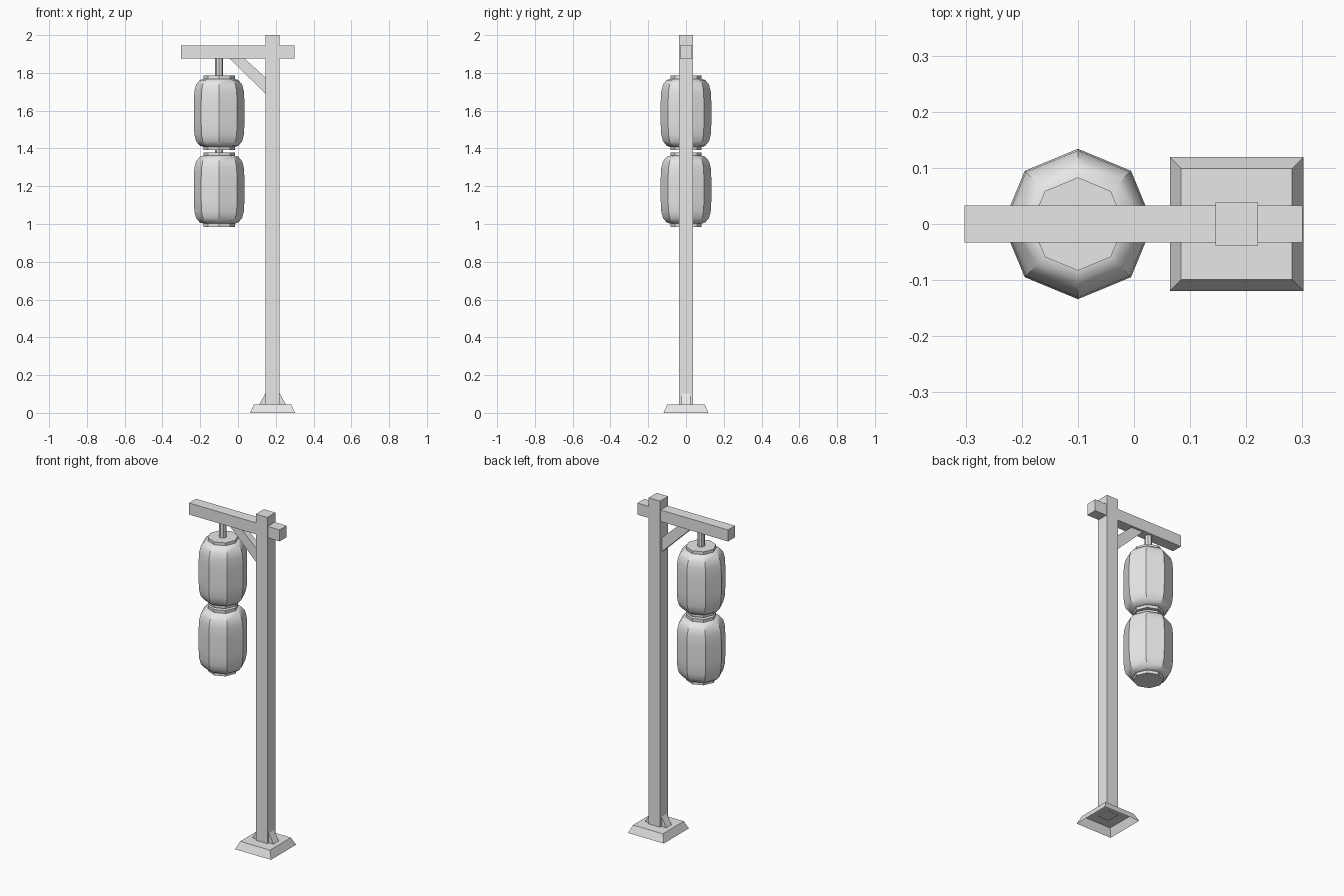
import bpy, bmesh
from math import radians, sin, cos, pi

cube = bpy.data.objects.get("Cube")
if cube:
    bpy.data.objects.remove(cube, do_unlink=True)

grey = bpy.data.materials.new("plain_grey")
grey.use_nodes = True
colour = (0.8, 0.8, 0.8, 1)
grey.diffuse_color = colour
grey.node_tree.nodes["Principled BSDF"].inputs["Base Color"].default_value = colour

POST_X = 0.183
LAMP_X = -0.1


def finish(name, bm):
    bmesh.ops.recalc_face_normals(bm, faces=bm.faces)
    mesh = bpy.data.meshes.new(name)
    bm.to_mesh(mesh)
    bm.free()
    mesh.materials.append(grey)
    obj = bpy.data.objects.new(name, mesh)
    bpy.context.collection.objects.link(obj)
    return obj


def prism(name, outline, half_width):
    """Extrude an x-z outline symmetrically along y."""
    bm = bmesh.new()
    face = bm.faces.new([bm.verts.new((x, -half_width, z)) for x, z in outline])
    new = bmesh.ops.extrude_face_region(bm, geom=[face])["geom"]
    verts = [v for v in new if isinstance(v, bmesh.types.BMVert)]
    bmesh.ops.translate(bm, verts=verts, vec=(0, 2 * half_width, 0))
    return finish(name, bm)


def box(name, x0, x1, z0, z1, half_width):
    return prism(name, [(x0, z0), (x1, z0), (x1, z1), (x0, z1)], half_width)


def lathe(name, profile, x, sides=8, turn=0, bottom=True):
    """Stack polygon rings of (radius, z) and cap the ends."""
    bm = bmesh.new()
    rings = []
    for r, z in profile:
        angles = [turn + 2 * pi * i / sides for i in range(sides)]
        rings.append([bm.verts.new((x + r * cos(a), r * sin(a), z)) for a in angles])
    for low, high in zip(rings, rings[1:]):
        for i in range(sides):
            j = (i + 1) % sides
            bm.faces.new((low[i], low[j], high[j], high[i]))
    if bottom:
        bm.faces.new(rings[0][::-1])
    bm.faces.new(rings[-1])
    return finish(name, bm)


# Foot: a sloped square plinth, hollow underneath
root2 = 2 ** 0.5
lathe("foot", [(0.119 * root2, 0), (0.099 * root2, 0.045)], POST_X,
      sides=4, turn=pi / 4, bottom=False)

# Post, crossbeam and diagonal brace
box("post", POST_X - 0.038, POST_X + 0.038, 0.04, 2, 0.038)
box("crossbeam", -0.302, 0.3, 1.876, 1.945, 0.033)
prism("brace", [(-0.045, 1.876), (0.035, 1.876), (0.146, 1.775), (0.146, 1.69)], 0.02)

# Small wedges at the base of the post
for side, label in ((-1, "right"), (1, "left")):
    near, far = POST_X + side * 0.037, POST_X + side * 0.07
    prism("foot_wedge_" + label, [(near, 0.045), (far, 0.045), (near, 0.105)], 0.025)

# Two paper lanterns with rims, hanging on short rods
half_body = [(0.134, 0.06), (0.131, 0.115), (0.122, 0.15), (0.102, 0.174), (0.083, 0.18)]
body = [(r, -z) for r, z in reversed(half_body)] + half_body
for label, centre in (("upper", 1.588), ("lower", 1.182)):
    lantern = lathe(label + "_lantern", [(r, centre + z) for r, z in body], LAMP_X)
    bpy.ops.object.select_all(action="DESELECT")
    lantern.select_set(True)
    bpy.context.view_layer.objects.active = lantern
    bpy.ops.object.shade_smooth_by_angle(angle=radians(35))
    for sign, place in ((1, "top"), (-1, "bottom")):
        ends = sorted((centre + sign * 0.17, centre + sign * 0.197))
        lathe(label + "_lantern_rim_" + place, [(0.083, z) for z in ends], LAMP_X)

for name, low, high in (("hanging_rod", 1.78, 1.88), ("link_rod", 1.37, 1.4)):
    lathe(name, [(0.021, low), (0.021, high)], LAMP_X)
